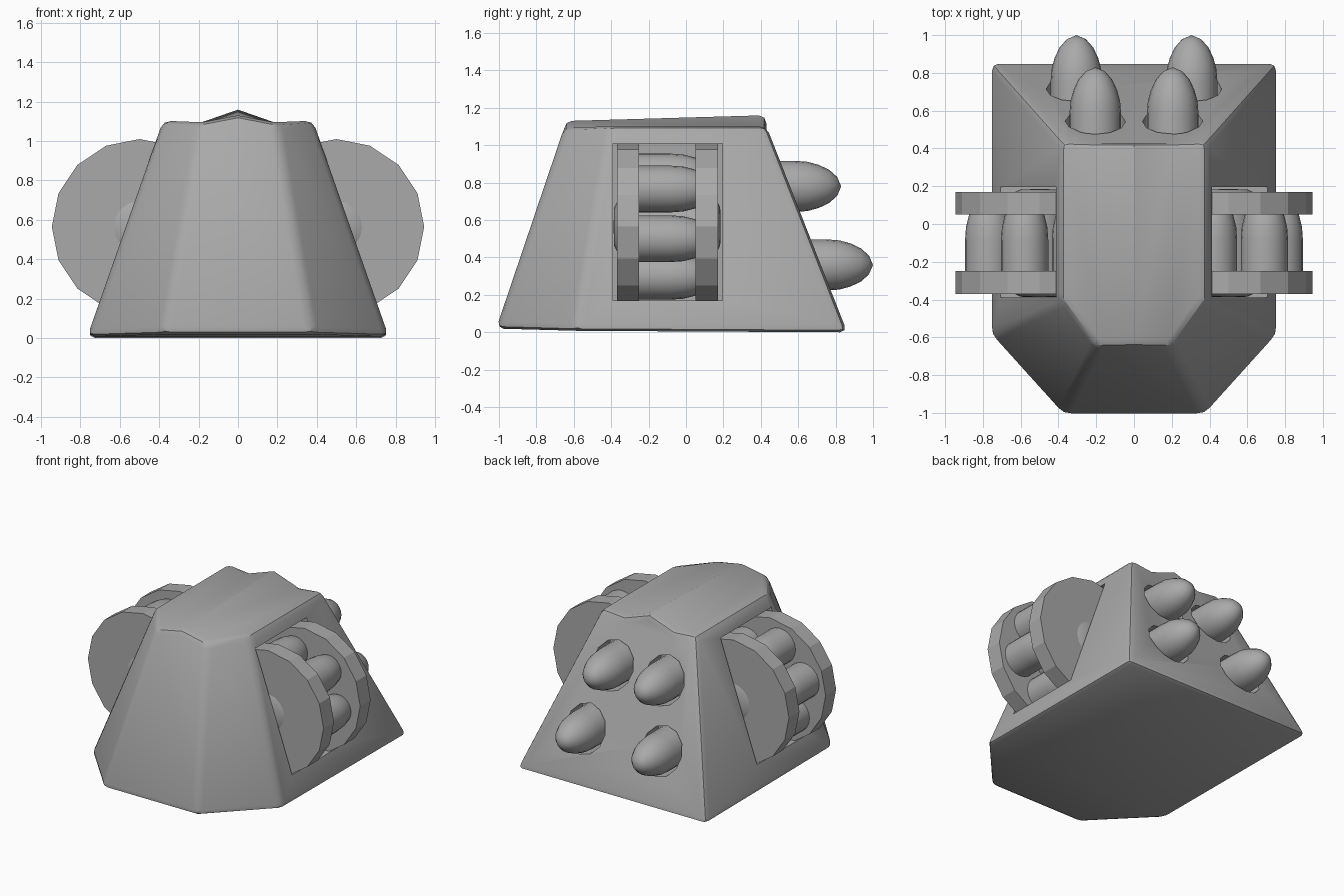
import bpy, bmesh, math
from mathutils import Matrix, Vector

if "Cube" in bpy.data.objects:
    bpy.data.objects.remove(bpy.data.objects["Cube"])

grey = bpy.data.materials.new("plain_grey")
grey.use_nodes = True
grey.diffuse_color = (0.4, 0.4, 0.4, 1)
grey.node_tree.nodes["Principled BSDF"].inputs["Base Color"].default_value = (0.4, 0.4, 0.4, 1)


def make(name, bm, loc=(0, 0, 0)):
    bmesh.ops.recalc_face_normals(bm, faces=bm.faces)
    mesh = bpy.data.meshes.new(name)
    bm.to_mesh(mesh)
    bm.free()
    mesh.materials.append(grey)
    ob = bpy.data.objects.new(name, mesh)
    ob.location = loc
    bpy.context.collection.objects.link(ob)
    return ob


def select(ob):
    bpy.ops.object.select_all(action='DESELECT')
    ob.select_set(True)
    bpy.context.view_layer.objects.active = ob


def smooth(ob, degrees):
    select(ob)
    bpy.ops.object.shade_smooth_by_angle(angle=math.radians(degrees))


def lathe(name, profile, sides, loc, turn=0):
    """Closed solid turned about the y axis; profile holds (radius, y) pairs."""
    bm = bmesh.new()
    rings = []
    for r, y in profile:
        if r == 0:
            rings.append([bm.verts.new((0, y, 0))] * sides)
            continue
        angles = [turn + math.tau * i / sides for i in range(sides)]
        rings.append([bm.verts.new((r * math.cos(a), y, r * math.sin(a))) for a in angles])
    for a, b in zip(rings, rings[1:]):
        for i in range(sides):
            j = (i + 1) % sides
            bm.faces.new(list(dict.fromkeys((a[i], a[j], b[j], b[i]))))
    for ring in (rings[0], rings[-1]):
        if ring[0] is not ring[1]:
            bm.faces.new(ring)
    return make(name, bm, loc)


def block(name, low, high):
    low, high = Vector(low), Vector(high)
    bm = bmesh.new()
    bmesh.ops.create_cube(bm, size=1, matrix=Matrix.Translation((low + high) / 2)
                          @ Matrix.Diagonal((*(high - low), 1)))
    return make(name, bm)


def missile(name, radius, base, tip, loc):
    nose = [(1, .25), (.96, .18), (.84, .12), (.65, .065), (.37, .022), (0, 0)]
    profile = [(radius, base)] + [(radius * r, tip - d) for r, d in nose]
    smooth(lathe(name, profile, 20, loc), 40)


# Hull: tapered body with clipped front corners and a ridged roof
bm = bmesh.new()
outline = {"floor_back": (.765, .862, 0), "floor_side": (.765, -.59, .008),
           "floor_front": (.38, -1.015, .02), "roof_back": (.38, .43, 1.105),
           "roof_side": (.38, -.4, 1.105), "roof_front": (.2, -.65, 1.09),
           "dip_back": (.2, .43, 1.09)}
corner = {(k, s): bm.verts.new((s * x, y, z))
          for k, (x, y, z) in outline.items() for s in (1, -1)}
ridge_front = bm.verts.new((0, -.65, 1.13))
ridge_back = bm.verts.new((0, .43, 1.16))
for s in (1, -1):
    def face(*names):
        bm.faces.new([corner[n, s] if isinstance(n, str) else n for n in names])
    face("floor_back", "floor_side", "roof_side", "roof_back")
    face("floor_side", "floor_front", "roof_front", "roof_side")
    face("roof_front", "dip_back", "roof_back", "roof_side")
    face(ridge_front, ridge_back, "dip_back", "roof_front")


def across(*names):
    right = [corner[n, 1] for n in names]
    left = [corner[n, -1] for n in reversed(names)]
    return right, left


right, left = across("floor_front", "roof_front")
bm.faces.new(right + [ridge_front] + left)
right, left = across("floor_back", "roof_back", "dip_back")
bm.faces.new(right + [ridge_back] + left)
for pair in (("floor_back", "floor_side"), ("floor_side", "floor_front")):
    right, left = across(*pair)
    bm.faces.new(right + left)
bmesh.ops.recalc_face_normals(bm, faces=bm.faces)
bm.normal_update()
rims = [e for e in bm.edges if any(abs(f.normal.z) < .8 for f in e.link_faces)]
bmesh.ops.bevel(bm, geom=rims, offset=.04, segments=2, profile=.5, affect='EDGES')
hull = make("hull", bm)

# Side bays and rear launch holes cut from the hull
rear = [(x, z, tip) for x, z, tip in ((.305, .36, 1.0), (.205, .78, .83))]
cutters = []
for s in (1, -1):
    xs = sorted((s * .07, s * 1.2))
    cutters.append(block("bay_cutter", (xs[0], -.39, .17), (xs[1], .195, 1.01)))
    for x, z, tip in rear:
        cutters.append(lathe("hole_cutter", [(.16, tip - .45), (.16, tip + .2)], 12, (s * x, 0, z)))
for cutter in cutters:
    mod = hull.modifiers.new("cut", 'BOOLEAN')
    mod.operation = 'DIFFERENCE'
    mod.solver = 'EXACT'
    mod.object = cutter
    select(hull)
    bpy.ops.object.modifier_apply(modifier=mod.name)
    bpy.data.objects.remove(cutter)
smooth(hull, 30)

# Rear missiles
for s, side in ((1, "left"), (-1, "right")):
    for (x, z, tip), level in zip(rear, ("lower", "upper")):
        missile(f"{side}_{level}_rear_missile", .137, tip - .5, tip, (s * x, 0, z))

# Rotary drums: two discs, hub caps and a ring of six missiles on each side
for s, side in ((1, "left"), (-1, "right")):
    centre = Vector((s * .5, 0, .565))
    for label, y in (("front", -.37), ("back", .05)):
        lathe(f"{side}_{label}_drum_disc", [(.445, y), (.445, y + .12)], 16, centre)
    hub = [(0, -.387), (.1, -.385), (.14, -.365), (.14, .165), (.1, .183), (0, .185)]
    smooth(lathe(f"{side}_drum_hub", hub, 16, centre), 35)
    for i in range(6):
        a = math.radians(46.5 + 60 * i)
        offset = Vector((math.cos(a), 0, math.sin(a))) * .277
        missile(f"{side}_drum_missile_{i + 1}", .125, -.27, .165, centre + offset)
